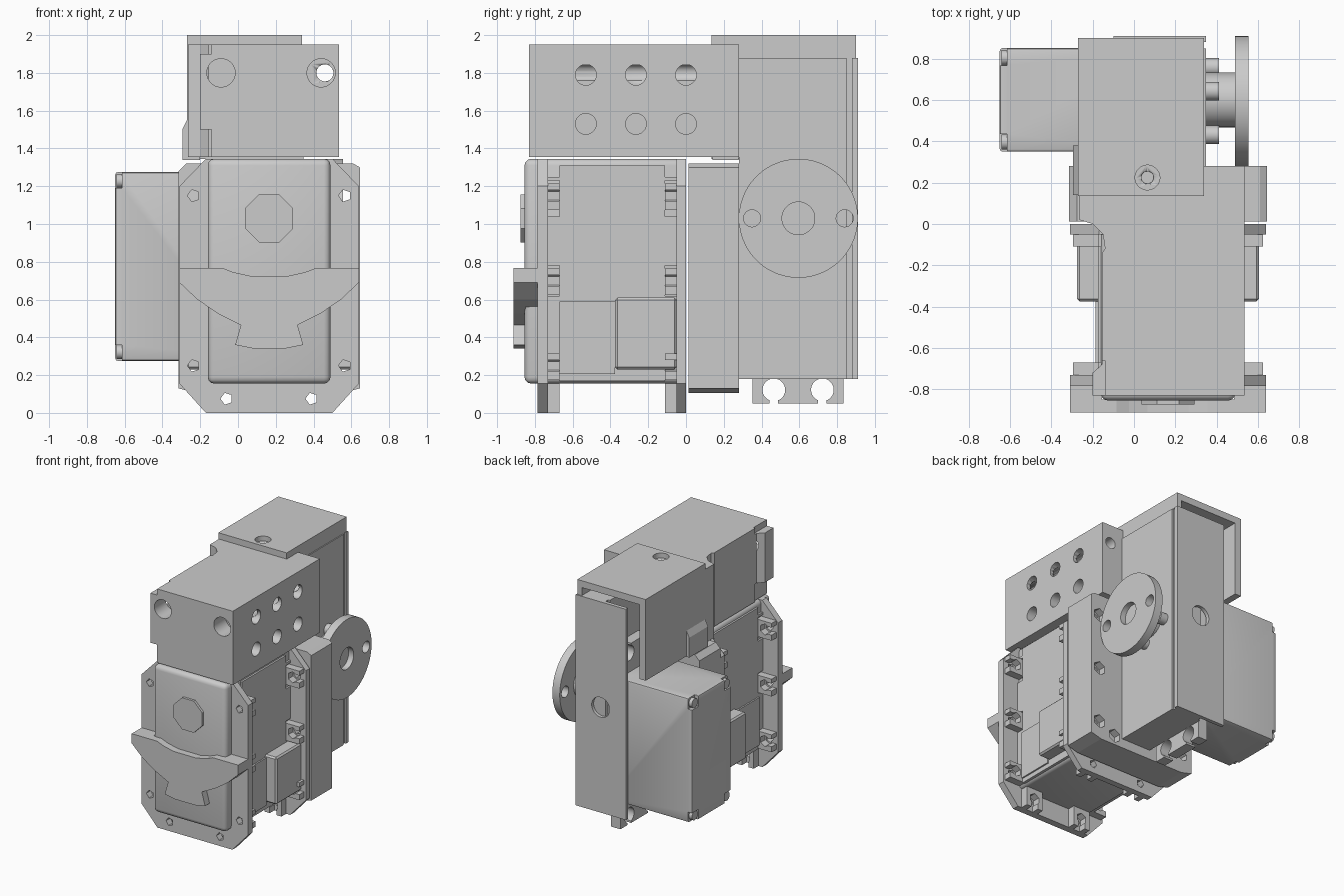
import bpy, bmesh
from math import pi, cos, sin
from mathutils import Vector, Matrix

if "Cube" in bpy.data.objects:
    bpy.data.objects.remove(bpy.data.objects["Cube"])


def finish(name, bm, smooth=False):
    bmesh.ops.recalc_face_normals(bm, faces=bm.faces)
    me = bpy.data.meshes.new(name)
    bm.to_mesh(me)
    bm.free()
    ob = bpy.data.objects.new(name, me)
    bpy.context.collection.objects.link(ob)
    if smooth:
        shade(ob)
    return ob


def activate(ob):
    bpy.ops.object.select_all(action='DESELECT')
    ob.select_set(True)
    bpy.context.view_layer.objects.active = ob


def shade(ob):
    activate(ob)
    bpy.ops.object.shade_smooth_by_angle(angle=0.6)


def box(name, x, y, z, bevel=0.0, segs=3):
    bm = bmesh.new()
    bmesh.ops.create_cube(bm, size=1)
    for v in bm.verts:
        v.co = Vector([(r[0] + r[1]) / 2 + c * (r[1] - r[0]) for c, r in zip(v.co, (x, y, z))])
    if bevel:
        bmesh.ops.bevel(bm, geom=bm.edges[:], offset=bevel, segments=segs, profile=0.5, affect='EDGES')
    return finish(name, bm, bevel > 0)


def prism(name, pts, axis, a, b):
    """Extrude a flat outline: axis y takes (x, z), x takes (y, z), z takes (x, y)."""
    put = {'x': lambda p, d: (d, p[0], p[1]), 'y': lambda p, d: (p[0], d, p[1]),
           'z': lambda p, d: (p[0], p[1], d)}[axis]
    bm = bmesh.new()
    lo = [bm.verts.new(put(p, a)) for p in pts]
    hi = [bm.verts.new(put(p, b)) for p in pts]
    bm.faces.new(lo)
    bm.faces.new(hi)
    n = len(pts)
    for i in range(n):
        bm.faces.new((lo[i], lo[(i + 1) % n], hi[(i + 1) % n], hi[i]))
    return finish(name, bm)


def disc(name, c, r, axis, a, b, n=32):
    pts = [(c[0] + r * cos(2 * pi * (i + .5) / n), c[1] + r * sin(2 * pi * (i + .5) / n)) for i in range(n)]
    ob = prism(name, pts, axis, a, b)
    if n > 12:
        shade(ob)
    return ob


def cut(ob, cutters):
    activate(ob)
    for c in cutters:
        m = ob.modifiers.new('cut', 'BOOLEAN')
        m.operation, m.solver, m.object = 'DIFFERENCE', 'EXACT', c
        bpy.ops.object.modifier_apply(modifier=m.name)
    for c in cutters:
        bpy.data.objects.remove(c, do_unlink=True)


CX = 0.165                      # centre line of the front motor
SIDE_Z = (0.25, 0.70, 1.15)     # side screw heights
SCREWS = [(CX + s * 0.40, z) for s in (-1, 1) for z in SIDE_Z] + [(-0.06, 0.075), (0.39, 0.075)]

# Front motor body with its side panels and connectors
box('front_motor_body', (-0.16, 0.49), (-0.855, 0.0), (0.155, 1.345), 0.035)
for s in (-1, 1):
    def sx(a, b):
        return tuple(sorted((CX + s * a, CX + s * b)))
    box('side_panel', sx(0.2, 0.34), (-0.67, -0.11), (0.17, 1.31))
    for z0, z1 in ((0.18, 0.2), (0.31, 0.62), (0.78, 1.04), (1.23, 1.25)):
        box('panel_tooth', sx(0.2, 0.34), (-0.73, -0.05), (z0, z1))
    box('side_connector', sx(0.3, 0.44), (-0.375, -0.05), (0.23, 0.61), 0.012, 1)
    box('side_cover', sx(0.3, 0.352), (-0.67, -0.375), (0.205, 0.59))

# Octagonal mounting flanges with screw lugs
OCT = [(-.17, 0), (.50, 0), (.64, .155), (.64, 1.2), (.5, 1.345), (-.17, 1.345), (-.31, 1.2), (-.31, .155)]
for name, y0, y1, l0, l1 in (('front_flange', -.785, -.73, -.735, -.67), ('rear_flange', -.05, 0, -.11, -.045)):
    fl = prism(name, OCT, 'y', y0, y1)
    cut(fl, [disc('c', p, 0.033, 'y', y0 - .1, y1 + .1, 5) for p in SCREWS])
    for x, z in SCREWS:
        if z > 0.1:
            s = 1 if x > CX else -1
            xr = sorted((x - s * 0.08, x + s * 0.06))
            lug = box('screw_lug', xr, (l0, l1), (z - 0.075, z + 0.065))
            cuts = [disc('c', (x, z), 0.045, 'y', l0 - .1, l1 + .1, 6),
                    box('c', sorted((x, x + s * 0.1)), (l0 - .01, l1 + .01), (z - 0.03, z + 0.03))]
        else:
            lug = box('screw_lug', (x - .075, x + .075), (l0, l1), (0, 0.155))
            cuts = [disc('c', (x, z), 0.045, 'y', l0 - .1, l1 + .1, 6),
                    box('c', (x - .03, x + .03), (l0 - .01, l1 + .01), (-.05, z))]
        cut(lug, cuts)

# Output boss and front horn bracket
disc('output_boss', (CX, 1.03), 0.138, 'y', -0.875, -0.84, 8)
half = [(0.10, 0.725), (0.19, 0.745), (0.25, 0.768), (0.475, 0.768), (0.475, 0.69), (0.38, 0.60),
        (0.27, 0.525), (0.15, 0.465), (0.18, 0.36), (0.09, 0.342)]
outline = [(CX + x, z) for x, z in half] + [(CX - x, z) for x, z in reversed(half)]
horn = prism('horn_bracket', outline, 'y', -0.912, -0.85)
for s in (-1, 1):
    pts = [(CX + s * x, z) for x, z in ((.32, .768), (.475, .768), (.475, .69), (.38, .60), (.32, .56))]
    prism('horn_bracket_foot', pts, 'y', -0.9, -0.78)

# Rear adaptor block behind the front motor
blk = prism('adaptor_block', [(-.22, .105), (.55, .105), (.645, .13), (.645, 1.30), (.61, 1.32), (-.275, 1.32),
                              (-.315, 1.28), (-.315, .13)], 'y', 0.012, 0.28)
cut(blk, [disc('c', p, 0.04, 'y', -.1, .35, 6) for p in SCREWS if p[1] > .1] +
    [disc('c', p, 0.055, 'y', .22, .35, 6) for p in ((.565, .25), (.565, .70), (.565, 1.15), (.42, .18))])

# Upper housing with bolt holes
housing = prism('upper_housing', [(-.2, -.83), (.535, -.83), (.535, .28), (-.265, .28), (-.265, .02), (-.2, .0),
                                  (-.15, -.05), (-.14, -.12), (-.155, -.14), (-.155, -.68), (-.2, -.72)],
                'z', 1.355, 1.95)
cuts = [disc('c', (y, z), 0.055, 'x', 0.44, 0.6) for y in (-.53, -.265, 0) for z in (1.53, 1.79)]
cuts += [disc('c', (-.09, 1.8), 0.075, 'y', -.9, -.68), disc('c', (.44, 1.8), 0.075, 'y', -.9, -.68),
         disc('c', (.46, 1.8), 0.045, 'y', -.75, .4),
         box('c', (-.3, -.14), (-.9, -.66), (1.3, 1.36)), box('c', (-.3, -.14), (-.9, -.66), (1.90, 2)),
         box('c', (-.3, -.14), (-.9, -.66), (1.3, 1.5))]
cut(housing, cuts)
prism('cable_guide', [(-.2, 1.34), (-.295, 1.34), (-.295, 1.5), (-.265, 1.56), (-.2, 1.56)], 'y', 0.14, 0.38)

# Rear cap: top plate, left wall, right lip
cap = box('rear_cap_top', (-.27, .34), (.135, .9), (1.945, 2.0))
cut(cap, [disc('c', (.065, .225), 0.06, 'z', 1.96, 2.1), disc('c', (.065, .225), 0.03, 'z', 1.9, 2.1)])
box('rear_cap_left_wall', (-.27, -.215), (.135, .9), (1.345, 1.946))
box('rear_cap_right_lip', (.30, .34), (.135, .9), (1.88, 1.946))
box('rear_cap_inner_wall', (-.22, .33), (.275, .33), (1.345, 1.946))

# Tall rear bracket with back plate
box('tall_bracket', (.085, .348), (.28, .85), (.18, 1.88))
box('tall_bracket_edge', (.1, .335), (.845, .885), (.18, 1.88))
plate = box('back_plate', (-.1, .348), (.88, .91), (.18, 1.88))
cut(plate, [disc('c', (.125, 1.03), 0.08, 'y', .8, 1.0)])

# Rear motor with corner screws
motor = box('rear_motor_body', (-.65, .1), (.35, .852), (.275, 1.275), 0.014, 2)
corners = [(y, z) for y in (.385, .817) for z in (.31, 1.24)]
cut(motor, [box('c', (-.7, -.615), (y - .05, y + .05), (z - .05, z + .05)) for y, z in corners])
for y, z in corners:
    disc('corner_screw', (y + (.012 if y < .6 else -.012), z + (.012 if z < .6 else -.012)),
         0.037, 'x', -.642, -.6, 20)

# Motor mounting ears with open slots
for z0, z1, zc, zs in ((.05, .28, .122, (.0, .10)), (1.27, 1.50, 1.428, (1.45, 1.6))):
    ear = box('motor_ear', (0.0, .084), (.352, .835), (z0, z1))
    cut(ear, [disc('c', (y, zc), 0.06, 'x', -.1, .2) for y in (.465, .722)] +
        [box('c', (-.1, .2), (y - .022, y + .022), zs) for y in (.465, .722)])

# Output wheel, hub and bolts
wheel = disc('output_wheel', (.595, 1.03), 0.315, 'x', .49, .555, 64)
cut(wheel, [disc('c', (y, 1.03), 0.045, 'x', .4, .6) for y in (.35, .84)] +
    [disc('c', (.595, 1.03), 0.087, 'x', .51, .6)])
shade(wheel)
hub = disc('wheel_hub', (.6, 1.03), 0.133, 'x', .34, .492, 40)
cut(hub, [disc('c', (.595, 1.03), 0.045, 'x', .45, .6)])
for i in range(4):
    a = pi / 4 + i * pi / 2 + .5
    disc('hub_bolt', (.595 + .17 * cos(a), 1.03 + .17 * sin(a)), 0.045, 'x', .34, .412, 20)
